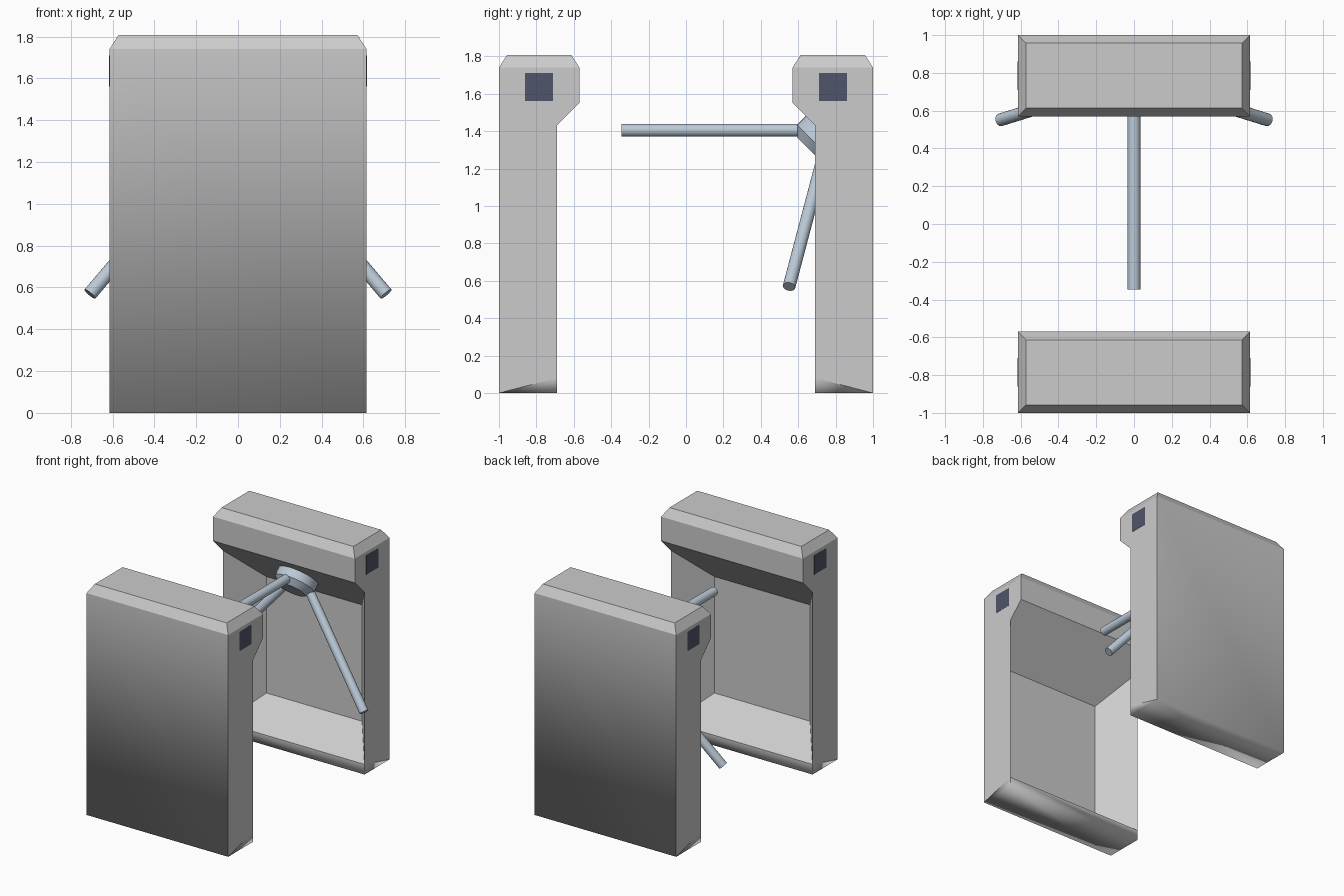
import bpy, bmesh, math
from mathutils import Vector, Matrix

if "Cube" in bpy.data.objects:
    bpy.data.objects.remove(bpy.data.objects["Cube"])

W = 0.615  # half width of a cabinet


def material(name, color):
    m = bpy.data.materials.new(name)
    m.diffuse_color = color
    m.use_nodes = True
    m.node_tree.nodes["Principled BSDF"].inputs["Base Color"].default_value = m.diffuse_color
    return m


STEEL = material("steel", (0.50, 0.59, 0.68, 1))
DARK = material("dark_glass", (0.08, 0.09, 0.14, 1))


def add_object(name, bm, mat=None):
    bmesh.ops.recalc_face_normals(bm, faces=bm.faces)
    mesh = bpy.data.meshes.new(name)
    bm.to_mesh(mesh)
    bm.free()
    if mat:
        mesh.materials.append(mat)
    ob = bpy.data.objects.new(name, mesh)
    bpy.context.collection.objects.link(ob)
    return ob


def smooth(ob):
    bpy.ops.object.select_all(action='DESELECT')
    ob.select_set(True)
    bpy.context.view_layer.objects.active = ob
    bpy.ops.object.shade_smooth_by_angle(angle=math.radians(35))


def face_near(bm, point):
    return min(bm.faces, key=lambda f: (f.calc_center_median() - Vector(point)).length)


def vert_near(bm, point):
    return min(bm.verts, key=lambda v: (v.co - Vector(point)).length)


def cabinet(name, turn):
    # side profile (y, z) extruded across the width
    profile = [(1, 0), (1, 1.74), (.57, 1.74), (.57, 1.55), (.69, 1.43), (.69, .08), (.69, 0)]
    bm = bmesh.new()
    end = bm.faces.new([bm.verts.new((-W, y, z)) for y, z in profile])
    ext = bmesh.ops.extrude_face_region(bm, geom=[end], use_keep_orig=True)
    bmesh.ops.translate(bm, vec=(2 * W, 0, 0),
                        verts=[g for g in ext["geom"] if isinstance(g, bmesh.types.BMVert)])
    bmesh.ops.recalc_face_normals(bm, faces=bm.faces)
    # sloped lid
    lid = face_near(bm, (0, .785, 1.74))
    bmesh.ops.inset_region(bm, faces=[lid], thickness=.043, use_even_offset=True)
    for v in lid.verts:
        v.co.z = 1.807
    # tapered recess in the inner side
    opening = face_near(bm, (0, .69, .755))
    back = bmesh.ops.extrude_discrete_faces(bm, faces=[opening])["faces"][0]
    for v in back.verts:
        v.co = (math.copysign(W - .2, v.co.x), .945, 1.18 if v.co.z > 1 else .267)
    # toe triangle on each end
    for x in (-W, W):
        bmesh.ops.connect_verts(bm, verts=[vert_near(bm, (x, 1, 0)), vert_near(bm, (x, .69, .08))])
    # soft shading around the foot only, crisp edges elsewhere
    for f in bm.faces:
        f.smooth = True
    for e in bm.edges:
        e.smooth = all(v.co.z < .001 for v in e.verts)
    bmesh.ops.rotate(bm, verts=bm.verts, matrix=Matrix.Rotation(turn, 3, 'Z'))
    add_object(name, bm)


cabinet("back_cabinet", 0)
cabinet("front_cabinet", math.pi)

# reader windows set flush in both ends of each cabinet
for sx in (-1, 1):
    for sy in (-1, 1):
        bm = bmesh.new()
        bmesh.ops.create_cube(bm, size=1)
        bmesh.ops.scale(bm, vec=(.003, .15, .15), verts=bm.verts)
        bmesh.ops.translate(bm, vec=(sx * W, sy * .785, 1.635), verts=bm.verts)
        add_object("reader_window", bm, DARK)

# tilted hub: disc with a conical front
hub_axis = Vector((0, -1, -1)).normalized()
bm = bmesh.new()
bmesh.ops.create_cone(bm, cap_ends=True, segments=32, radius1=.153, radius2=.153, depth=.075)
cap = face_near(bm, (0, 0, .0375))
bmesh.ops.inset_region(bm, faces=[cap], thickness=.048, use_even_offset=True)
for v in cap.verts:
    v.co.z += .048
bm.transform(Matrix.Translation(Vector((0, .78, 1.405)) + hub_axis * .0735)
             @ hub_axis.to_track_quat('Z', 'Y').to_matrix().to_4x4())
smooth(add_object("hub", bm, STEEL))

# three barrier arms spun around the hub axis
apex = Vector((0, .772, 1.405))
tilt = math.radians(47)
arm_axis = Vector((0, -math.cos(tilt), -math.sin(tilt)))
for i in range(3):
    d = Matrix.Rotation(i * math.tau / 3, 3, arm_axis) @ Vector((0, -1, 0))
    bm = bmesh.new()
    bmesh.ops.create_cone(bm, cap_ends=True, segments=20, radius1=.034, radius2=.034, depth=.95)
    bm.transform(Matrix.Translation(apex + d * .643)
                 @ d.to_track_quat('Z', 'Y').to_matrix().to_4x4())
    smooth(add_object("barrier_arm", bm, STEEL))
